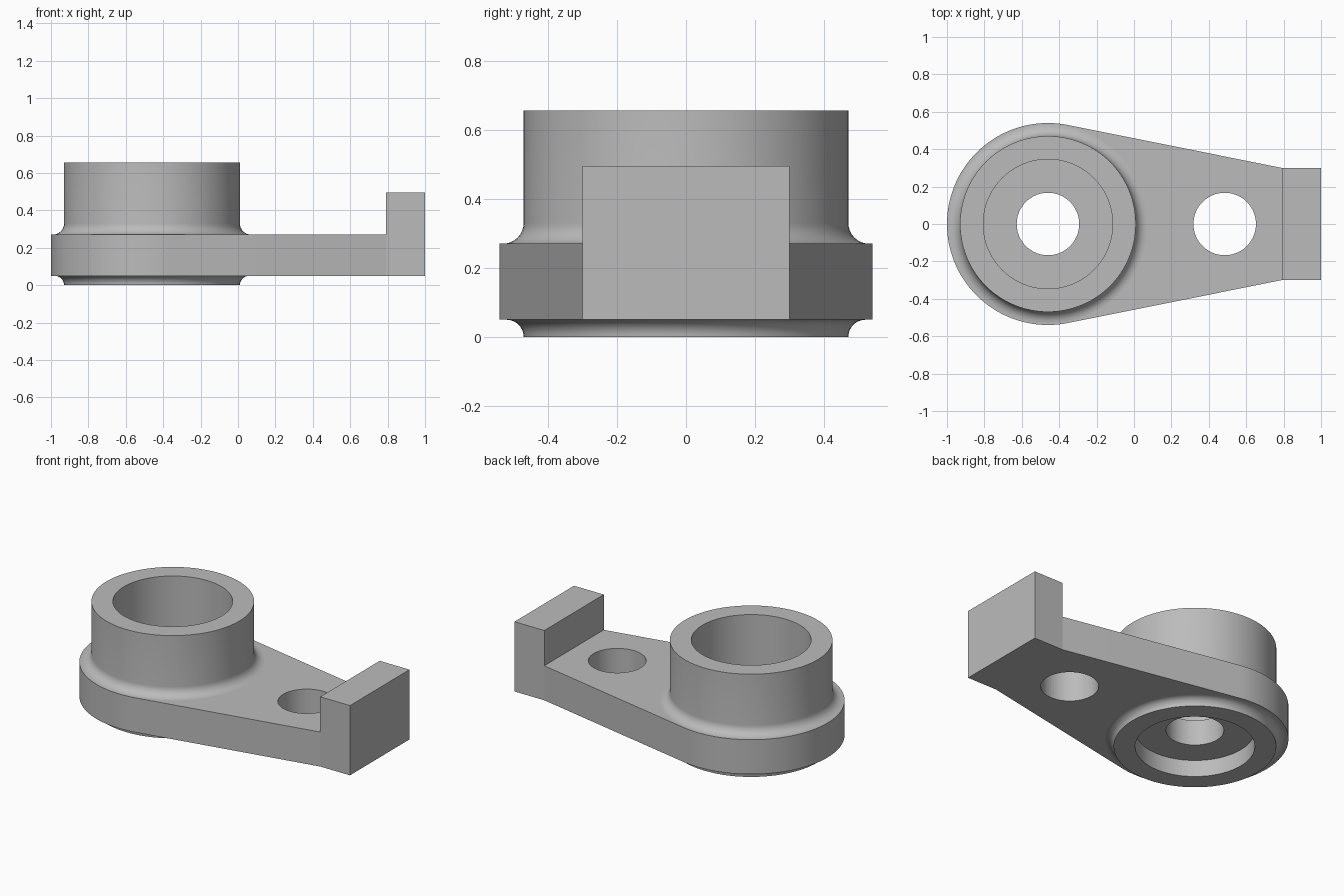
import bpy, bmesh
from math import sin, cos, pi, atan2, acos, hypot
from mathutils import Matrix, Vector

cube = bpy.data.objects.get("Cube")
if cube:
    bpy.data.objects.remove(cube, do_unlink=True)

HUB_X, HUB_R, BORE_R, HOLE_R = -0.46, 0.47, 0.346, 0.167
FLANGE_R = 0.54
PLATE_BOTTOM, PLATE_TOP, HUB_TOP = 0.05, 0.27, 0.655
LUG_X, LUG_HALF, LUG_TOP = 0.79, 0.3, 0.495

grey = bpy.data.materials.new("plain grey")
grey.use_nodes = True
colour = (0.5, 0.5, 0.5, 1)
grey.diffuse_color = colour
grey.node_tree.nodes["Principled BSDF"].inputs["Base Color"].default_value = colour


def make_object(name, bm):
    bmesh.ops.recalc_face_normals(bm, faces=bm.faces)
    mesh = bpy.data.meshes.new(name)
    bm.to_mesh(mesh)
    bm.free()
    mesh.materials.append(grey)
    obj = bpy.data.objects.new(name, mesh)
    bpy.context.collection.objects.link(obj)
    return obj


def prism(name, outline, bottom, top):
    bm = bmesh.new()
    face = bm.faces.new([bm.verts.new((x, y, bottom)) for x, y in outline])
    new = bmesh.ops.extrude_face_region(bm, geom=[face])["geom"]
    bmesh.ops.translate(bm, vec=(0, 0, top - bottom),
                        verts=[v for v in new if isinstance(v, bmesh.types.BMVert)])
    return make_object(name, bm)


def circle(x, radius, steps=96):
    return [(x + radius * cos(2 * pi * i / steps), radius * sin(2 * pi * i / steps))
            for i in range(steps)]


def smooth(obj):
    bpy.ops.object.select_all(action="DESELECT")
    obj.select_set(True)
    bpy.context.view_layer.objects.active = obj
    bpy.ops.object.shade_smooth_by_angle(angle=pi / 6)


# Plate: round end with straight sides tangent to it
run = LUG_X - HUB_X
tangent = atan2(LUG_HALF, run) + acos(FLANGE_R / hypot(run, LUG_HALF))
steps = 72
outline = [(LUG_X, -LUG_HALF), (LUG_X, LUG_HALF)]
for i in range(steps + 1):
    a = tangent + (2 * pi - 2 * tangent) * i / steps
    outline.append((HUB_X + FLANGE_R * cos(a), FLANGE_R * sin(a)))
plate = prism("plate", outline, PLATE_BOTTOM, PLATE_TOP)

# Openings in the plate: hub seat and through hole
for name, x, radius in (("hub_seat_cutter", HUB_X, 0.43), ("hole_cutter", 0.485, HOLE_R)):
    cutter = prism(name, circle(x, radius), -0.2, 0.6)
    cutter.hide_render = True
    cutter.hide_set(True)
    cut = plate.modifiers.new(name, "BOOLEAN")
    cut.operation = "DIFFERENCE"
    cut.solver = "EXACT"
    cut.object = cutter
smooth(plate)

# Raised lug at the narrow end
prism("end_lug", [(LUG_X, -LUG_HALF), (1, -LUG_HALF), (1, LUG_HALF), (LUG_X, LUG_HALF)],
      PLATE_BOTTOM, LUG_TOP)

# Hub: turned profile with fillets, counterbores and a centre hole
WEB_BOTTOM, WEB_TOP, FILLET = 0.107, 0.27, 0.06
arc = [pi / 2 * i / 8 for i in range(9)]
profile = [(BORE_R, 0)]
profile += [(HUB_R + PLATE_BOTTOM * (1 - cos(a)), PLATE_BOTTOM * sin(a)) for a in arc]
profile += [(HUB_R + FILLET * (1 - sin(a)), PLATE_TOP + FILLET * (1 - cos(a))) for a in arc]
profile += [(HUB_R, HUB_TOP), (BORE_R, HUB_TOP), (BORE_R, WEB_TOP),
            (HOLE_R, WEB_TOP), (HOLE_R, WEB_BOTTOM), (BORE_R, WEB_BOTTOM)]
bm = bmesh.new()
ring = [bm.verts.new((HUB_X + r, 0, z)) for r, z in profile]
edges = [bm.edges.new((ring[i - 1], ring[i])) for i in range(len(ring))]
bmesh.ops.spin(bm, geom=ring + edges, cent=(HUB_X, 0, 0), axis=(0, 0, 1),
               angle=2 * pi, steps=96, use_merge=True)
bmesh.ops.remove_doubles(bm, verts=bm.verts, dist=0.0001)
smooth(make_object("hub", bm))
